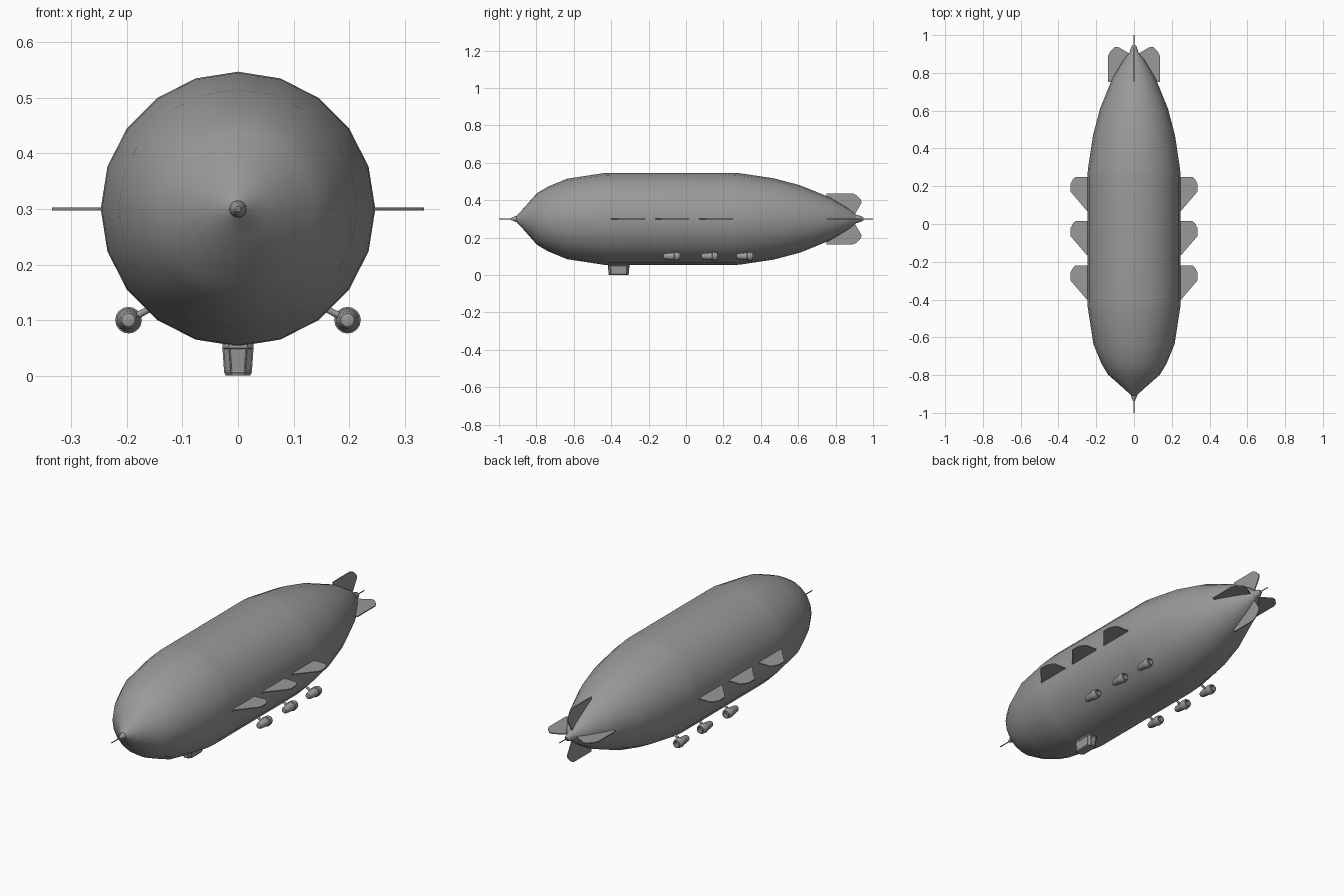
import bpy, bmesh, math
from mathutils import Vector, Matrix

cube = bpy.data.objects.get("Cube")
if cube:
    bpy.data.objects.remove(cube)

AXIS = 0.30  # height of the hull centre line

grey = bpy.data.materials.new("airship grey")
grey.use_nodes = True
COLOUR = (0.32, 0.32, 0.32, 1)
grey.diffuse_color = COLOUR
grey.node_tree.nodes["Principled BSDF"].inputs["Base Color"].default_value = COLOUR


def finish(name, bm, smooth=None):
    bmesh.ops.recalc_face_normals(bm, faces=bm.faces)
    mesh = bpy.data.meshes.new(name)
    bm.to_mesh(mesh)
    bm.free()
    obj = bpy.data.objects.new(name, mesh)
    bpy.context.collection.objects.link(obj)
    mesh.materials.append(grey)
    if smooth:
        bpy.ops.object.select_all(action="DESELECT")
        obj.select_set(True)
        bpy.context.view_layer.objects.active = obj
        bpy.ops.object.shade_smooth_by_angle(angle=math.radians(smooth))
    return obj


def lathe(name, profile, centre, sides, smooth=40):
    """Revolve (y, radius) pairs around a lengthwise axis."""
    bm = bmesh.new()
    rings = []
    for y, r in profile:
        ring = []
        for i in range(sides):
            a = math.tau * i / sides
            ring.append(bm.verts.new(Vector(centre) + Vector((r * math.cos(a), y, r * math.sin(a)))))
        rings.append(ring)
    for a, b in zip(rings, rings[1:]):
        for i in range(sides):
            j = (i + 1) % sides
            bm.faces.new((a[i], a[j], b[j], b[i]))
    bm.faces.new(rings[0])
    bm.faces.new(rings[-1])
    return finish(name, bm, smooth)


def fin(name, outline, angle, thickness=0.005):
    """Flat plate from (radius, y) points, turned around the hull axis."""
    bm = bmesh.new()
    base = bm.faces.new([bm.verts.new((r, y, -thickness / 2)) for r, y in outline])
    top = bmesh.ops.extrude_face_region(bm, geom=[base])["geom"]
    bmesh.ops.translate(bm, vec=(0, 0, thickness),
                        verts=[v for v in top if isinstance(v, bmesh.types.BMVert)])
    turn = Matrix.Translation((0, 0, AXIS)) @ Matrix.Rotation(angle, 4, "Y")
    bmesh.ops.transform(bm, matrix=turn, verts=bm.verts)
    return finish(name, bm)


def rod(name, start, end, radius):
    start, end = Vector(start), Vector(end)
    line = end - start
    bm = bmesh.new()
    bmesh.ops.create_cone(bm, cap_ends=True, segments=10, radius1=radius, radius2=radius, depth=line.length)
    place = Matrix.Translation((start + end) / 2) @ line.to_track_quat("Z", "Y").to_matrix().to_4x4()
    bmesh.ops.transform(bm, matrix=place, verts=bm.verts)
    return finish(name, bm, 40)


# Hull with its nose and tail caps
lathe("hull", [(-0.91, 0.012), (-0.87, 0.055), (-0.797, 0.138), (-0.74, 0.172), (-0.636, 0.215),
               (-0.44, 0.245), (-0.40, 0.247), (0.25, 0.247), (0.29, 0.244), (0.47, 0.217),
               (0.61, 0.18), (0.77, 0.115), (0.87, 0.055), (0.92, 0.014)], (0, 0, AXIS), 20)
lathe("nose_cap", [(-0.938, 0.005), (-0.93, 0.008), (-0.912, 0.015), (-0.89, 0.016)], (0, 0, AXIS), 16)
lathe("tail_cap", [(0.86, 0.034), (0.90, 0.026), (0.94, 0.014), (0.948, 0.008)], (0, 0, AXIS), 16)
rod("nose_spike", (0, -1, AXIS), (0, -0.9, AXIS), 0.0025)
rod("tail_spike", (0, 0.9, AXIS), (0, 1, AXIS), 0.0025)

# Four tail fins in a cross
tail_outline = [(0.02, 0.752), (0.137, 0.752), (0.137, 0.89), (0.128, 0.91),
                (0.102, 0.936), (0.085, 0.938), (0.02, 0.90)]
for k, label in enumerate(("left", "bottom", "right", "top")):
    fin(label + "_tail_fin", tail_outline, k * math.pi / 2)

# Three flat fins along each side
for k, back in enumerate((-0.22, 0.015, 0.25)):
    outline = [(0.22, back), (0.31, back), (0.323, back - 0.012), (0.335, back - 0.035),
               (0.335, back - 0.08), (0.25, back - 0.18), (0.22, back - 0.18)]
    for side, angle in (("left", 0), ("right", math.pi)):
        fin(f"{side}_side_fin_{k + 1}", outline, angle)

# Engine pods, open at the back, on slanted struts
pod = [(-0.046, 0.007), (-0.044, 0.012), (-0.036, 0.016), (0.012, 0.021), (0.014, 0.024),
       (0.034, 0.022), (0.042, 0.019), (0.042, 0.014), (0.028, 0.012)]
for k, y in enumerate((-0.075, 0.127, 0.315)):
    for side, s in (("left", 1), ("right", -1)):
        lathe(f"{side}_engine_{k + 1}", pod, (s * 0.197, y, 0.10), 16)
        rod(f"{side}_engine_strut_{k + 1}", (s * 0.14, y, 0.13), (s * 0.19, y, 0.104), 0.006)

# Gondola: tapered cabin with cut corners, window recesses on its sides
bm = bmesh.new()
loops = []
for z, w, l in ((0.08, 0.029, 0.058), (0.05, 0.028, 0.058), (0.006, 0.025, 0.054), (0, 0.022, 0.051)):
    c = 0.012
    corners = [(w, l - c), (w - c, l), (c - w, l), (-w, l - c), (-w, c - l), (c - w, -l), (w - c, -l), (w, c - l)]
    loops.append([bm.verts.new((x, y - 0.36, z)) for x, y in corners])
panes = []
for n, (a, b) in enumerate(zip(loops, loops[1:])):
    for i in range(8):
        j = (i + 1) % 8
        face = bm.faces.new((a[i], a[j], b[j], b[i]))
        if n == 1:
            panes.append(face)
bm.faces.new(loops[0])
bm.faces.new(loops[-1])
bmesh.ops.recalc_face_normals(bm, faces=bm.faces)
bmesh.ops.inset_individual(bm, faces=panes, thickness=0.003, depth=-0.0015)
finish("gondola", bm)
